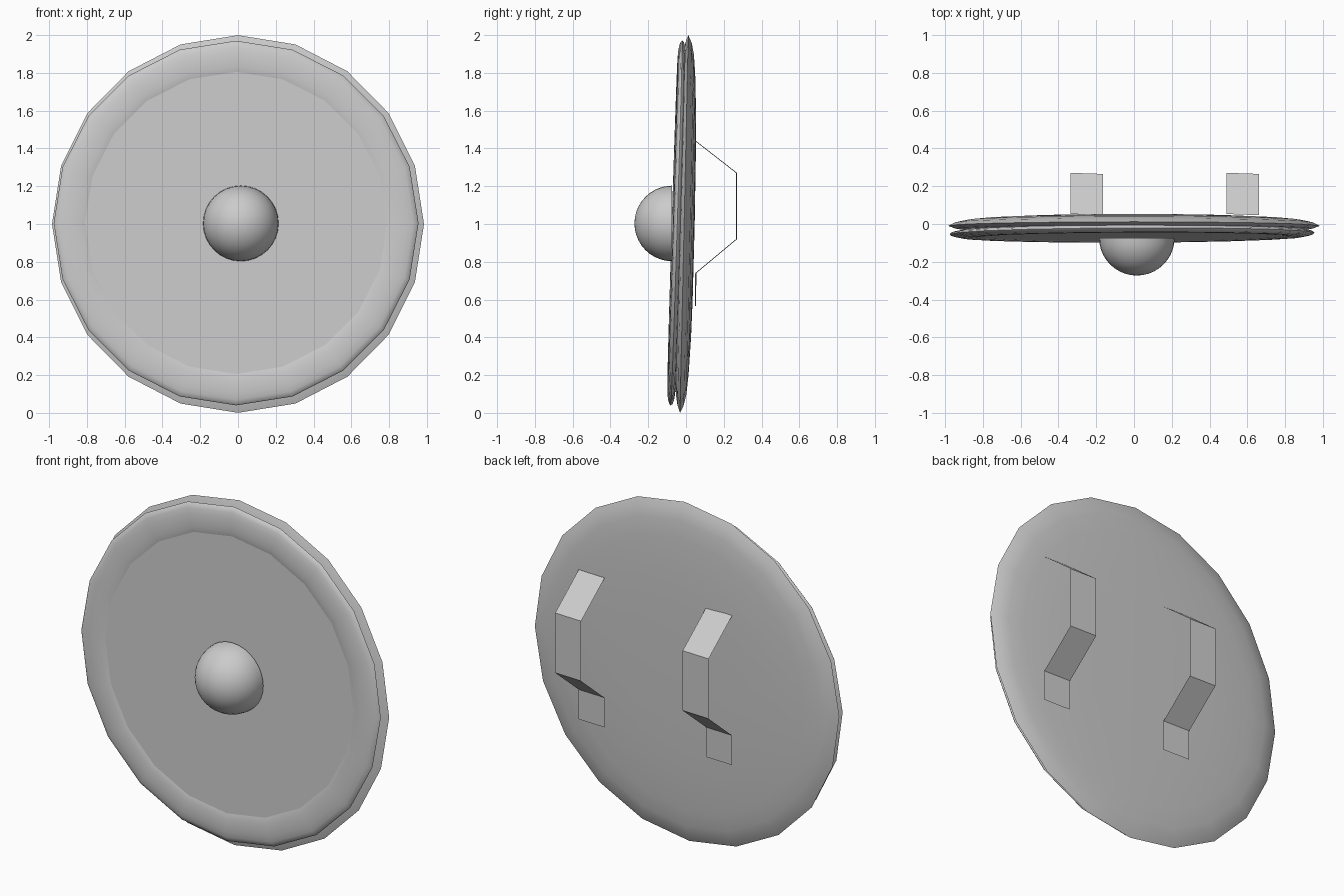
import bpy, bmesh, math

if "Cube" in bpy.data.objects:
    bpy.data.objects.remove(bpy.data.objects["Cube"])

SIDES = 20


def finish(name, bm, smooth=True, angle=40):
    bmesh.ops.recalc_face_normals(bm, faces=bm.faces)
    mesh = bpy.data.meshes.new(name)
    bm.to_mesh(mesh)
    bm.free()
    ob = bpy.data.objects.new(name, mesh)
    bpy.context.collection.objects.link(ob)
    if smooth:
        bpy.ops.object.select_all(action='DESELECT')
        ob.select_set(True)
        bpy.context.view_layer.objects.active = ob
        bpy.ops.object.shade_smooth_by_angle(angle=math.radians(angle))
    return ob


def lathe(name, profile, closed=False, sides=SIDES, xscale=1.0, angle=40):
    """Revolve (radius, y) points around the y axis, first corner at the top."""
    bm = bmesh.new()
    rings = []
    for r, y in profile:
        if r == 0:
            rings.append([bm.verts.new((0, y, 0))] * sides)
        else:
            rings.append([bm.verts.new((xscale * r * math.sin(2 * math.pi * i / sides), y,
                                        r * math.cos(2 * math.pi * i / sides)))
                          for i in range(sides)])
    pairs = list(zip(rings, rings[1:]))
    if closed:
        pairs.append((rings[-1], rings[0]))
    for a, b in pairs:
        for i in range(sides):
            j = (i + 1) % sides
            quad = list(dict.fromkeys((a[i], a[j], b[j], b[i])))
            bm.faces.new(quad)
    return finish(name, bm, angle=angle)


# Domed wooden body, leaning back slightly
half = [(0, .056), (.4, .054), (.6, .05), (.8, .041), (.9, .032), (.96, .019)]
front = [(r, -.75 * y) for r, y in reversed(half)]
body = lathe("shield_body", half + [(1.0, 0)] + front, xscale=.985, angle=75)
body.location = (0, -.01, 1.0)
body.rotation_euler = (-.022, 0, 0)

# Flattened raised rim on the front
tube = [(.87 + .096 * math.cos(a), .022 * math.sin(a))
        for a in (2 * math.pi * k / 16 for k in range(16))]
rim = lathe("front_rim", tube, closed=True, angle=75)

# Flat face inside the rim
face = lathe("front_face", [(0, -.015), (.82, -.015), (.82, 0), (0, 0)])
for ob in (rim, face):
    ob.location = (-.01, -.05, 1.005)
    ob.rotation_euler = (-.031, 0, .004)

# Central half-round boss
dome = [(.2 * math.cos(k * math.pi / 20), -.2 * math.sin(k * math.pi / 20)) for k in range(10)]
boss = lathe("boss", dome + [(0, -.2)], sides=32)
boss.location = (.015, -.073, 1.003)

# Two bent arm straps on the back
path = [(.05, 1.44), (.268, 1.27), (.268, .92), (.052, .74), (.05, .565)]
for name, x in (("hand_strap", -.25), ("arm_strap", .575)):
    bm = bmesh.new()
    rows = [[bm.verts.new((x + s * .086, y - s * .003, z)) for s in (-1, 1)] for y, z in path]
    for a, b in zip(rows, rows[1:]):
        bm.faces.new((a[0], a[1], b[1], b[0]))
    finish(name, bm, smooth=False)
